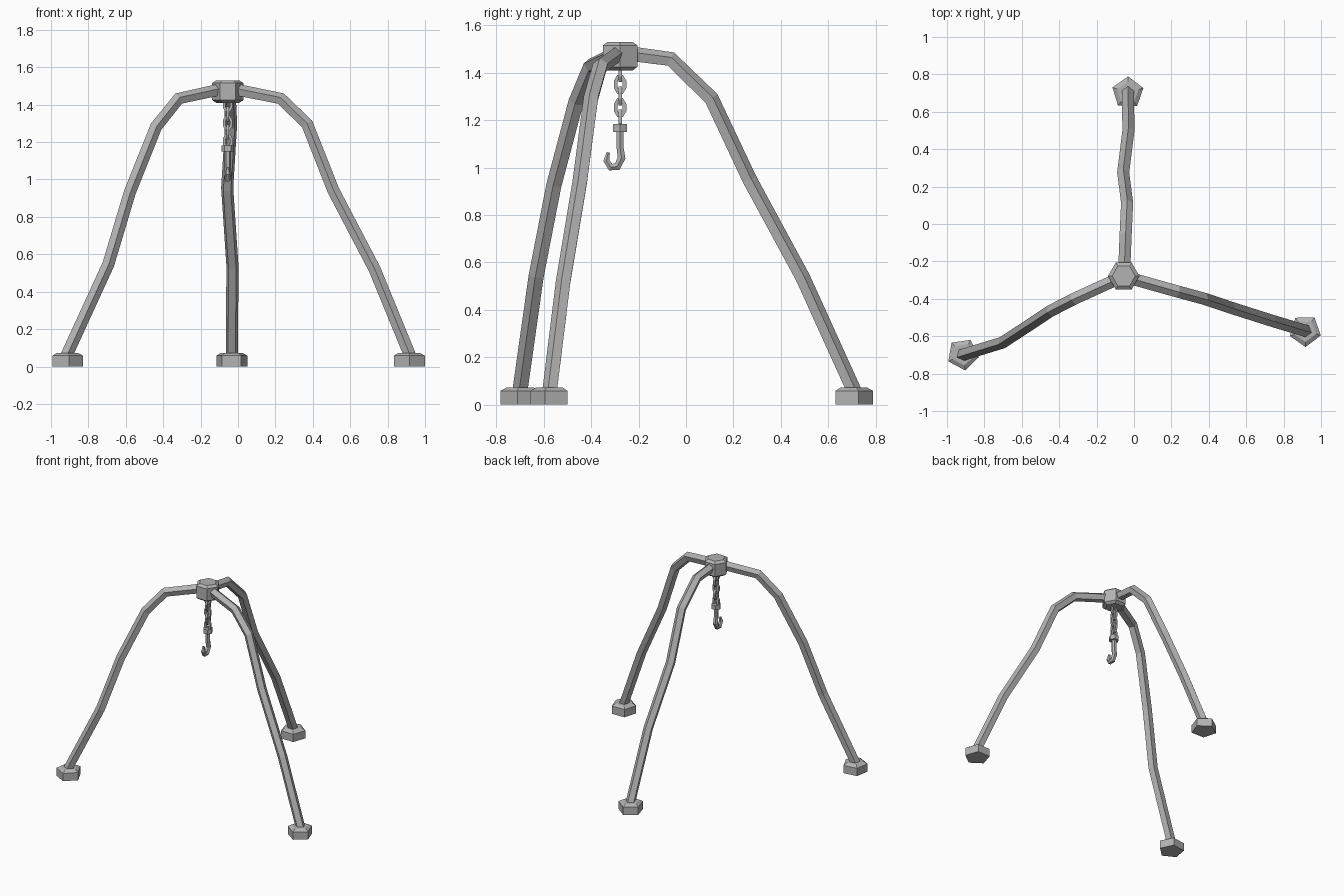
import bpy, bmesh, math
from mathutils import Vector

cube = bpy.data.objects.get("Cube")
if cube:
    bpy.data.objects.remove(cube, do_unlink=True)

metal = bpy.data.materials.new("grey metal")
GREY = (0.45, 0.45, 0.45, 1)
metal.diffuse_color = GREY
metal.use_nodes = True
metal.node_tree.nodes["Principled BSDF"].inputs["Base Color"].default_value = GREY

HUB = Vector((-0.055, -0.278, 1.47))


def skin(name, rings, closed=False):
    """Bridge a list of point rings into a flat-shaded solid."""
    bm = bmesh.new()
    loops = [[bm.verts.new(p) for p in ring] for ring in rings]
    pairs = list(zip(loops, loops[1:]))
    if closed:
        pairs.append((loops[-1], loops[0]))
    else:
        bm.faces.new(loops[0])
        bm.faces.new(loops[-1])
    n = len(loops[0])
    for a, b in pairs:
        for i in range(n):
            j = (i + 1) % n
            bm.faces.new((a[i], a[j], b[j], b[i]))
    bmesh.ops.recalc_face_normals(bm, faces=bm.faces)
    mesh = bpy.data.meshes.new(name)
    bm.to_mesh(mesh)
    bm.free()
    mesh.materials.append(metal)
    obj = bpy.data.objects.new(name, mesh)
    bpy.context.collection.objects.link(obj)
    return obj


def prism(name, centre, profile, sides, angle):
    """Upright solid from (radius, height) steps."""
    steps = [angle + i * math.tau / sides for i in range(sides)]
    return skin(name, [[centre + Vector((r * math.cos(a), r * math.sin(a), z)) for a in steps]
                       for r, z in profile])


def sweep(name, points, radii, sides, across, closed=False, phase=0.0):
    """Tube along a path; corner zero of the section points away from the inner side."""
    pts = [Vector(p) for p in points]
    rings = []
    for k, p in enumerate(pts):
        if closed:
            before, after = pts[k - 1], pts[(k + 1) % len(pts)]
        else:
            before, after = pts[max(k - 1, 0)], pts[min(k + 1, len(pts) - 1)]
        d1, d2 = (p - before).normalized(), (after - p).normalized()
        t = (d1 + d2).normalized()
        s = (across - t * across.dot(t)).normalized()
        n = s.cross(t)
        ring = []
        for i in range(sides):
            a = phase + i * math.tau / sides
            ring.append(p + radii[k] * (n * math.cos(a) + s * math.sin(a)))
        rings.append(ring)
    return skin(name, rings, closed)


# Hub with chamfered rims
prism("hub", HUB, [(0.062, -0.06), (0.084, -0.045), (0.084, 0.045), (0.062, 0.06)], 6, 0)

# Legs, each listed from the hub to the ground
legs = {
    "right": [(-0.09, -0.295, 1.48), (-0.32, -0.40, 1.43), (-0.44, -0.462, 1.28),
              (-0.58, -0.555, 0.93), (-0.695, -0.63, 0.545), (-0.922, -0.70, 0.05)],
    "left": [(-0.02, -0.29, 1.48), (0.23, -0.36, 1.43), (0.37, -0.398, 1.295),
             (0.51, -0.445, 0.94), (0.73, -0.515, 0.52), (0.923, -0.573, 0.05)],
    "back": [(-0.052, -0.24, 1.478), (-0.045, -0.065, 1.455), (-0.037, 0.105, 1.29),
             (-0.058, 0.265, 0.95), (-0.03, 0.49, 0.535), (-0.033, 0.71, 0.05)],
}
for side, path in legs.items():
    out = Vector(path[-1]) - HUB
    heading = math.atan2(out.y, out.x)
    across = Vector((-math.sin(heading), math.cos(heading), 0))
    sweep(side + "_leg", path, [0.034] * len(path), 5, across, phase=math.pi
          if across.cross(Vector((0, 0, -1))).dot(out) < 0 else 0)
    foot = Vector((path[-1][0], path[-1][1], 0)) - out.xy.normalized().to_3d() * 0.008
    prism(side + "_foot", foot, [(0.087, 0), (0.087, 0.058), (0.06, 0.073)], 5, heading)

# Chain of stretched eight-sided links, alternately turned
for i in range(5):
    z = 1.40 - i * 0.049
    wide = Vector((1, 0, 0)) if i % 2 == 0 else Vector((0, 1, 0))
    across = Vector((wide.y, wide.x, 0))
    path = []
    for k in range(8):
        a = (k + 0.5) * math.tau / 8
        path.append(Vector((HUB.x, HUB.y, z)) + wide * 0.02 * math.cos(a)
                    + Vector((0, 0, 0.036 * math.sin(a))))
    sweep("chain_link_%d" % (i + 1), path, [0.011] * 8, 4, across, True, math.pi / 4)

# Collar and hook
prism("hook_collar", Vector((HUB.x, HUB.y, 1.15)), [(0.034, 0), (0.034, 0.033)], 6, 0)
curve = [(0, 1.155), (0, 1.085), (0.006, 1.04), (-0.012, 1.004),
         (-0.04, 1.002), (-0.058, 1.03), (-0.05, 1.064)]
sweep("hook", [(HUB.x, HUB.y + y, z) for y, z in curve],
      [0.017, 0.017, 0.019, 0.019, 0.018, 0.015, 0.008], 6, Vector((1, 0, 0)), phase=math.pi / 6)
